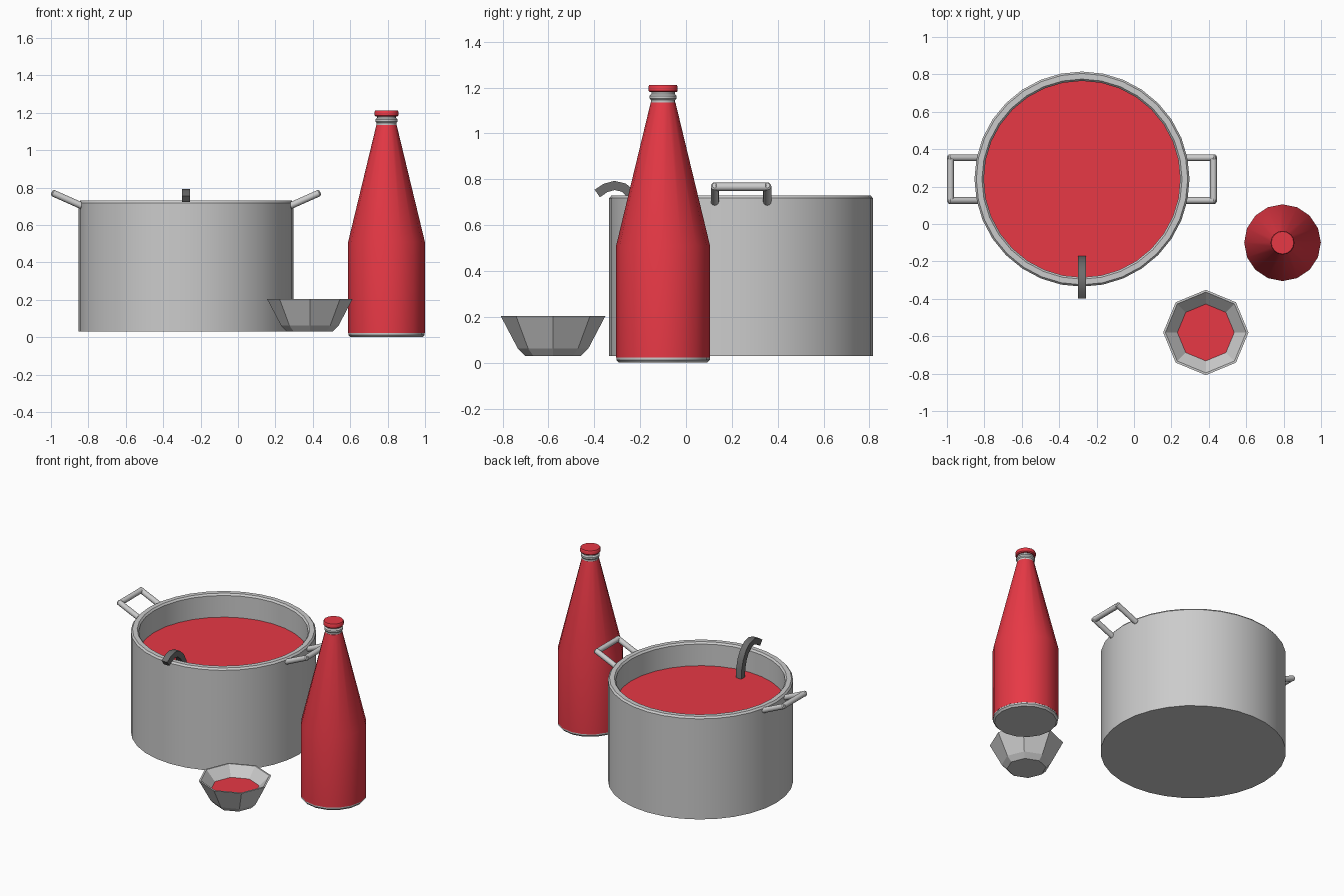
import bpy, bmesh, math
from mathutils import Vector

if "Cube" in bpy.data.objects:
    bpy.data.objects.remove(bpy.data.objects["Cube"])


def material(name, rgb):
    m = bpy.data.materials.new(name)
    m.diffuse_color = (*rgb, 1)
    m.use_nodes = True
    m.node_tree.nodes["Principled BSDF"].inputs["Base Color"].default_value = m.diffuse_color
    return m


RED = material("red", (0.8, 0.04, 0.06))
DARK = material("dark_grey", (0.15, 0.15, 0.15))


def finish(bm, name, mat=None, smooth=True):
    bmesh.ops.recalc_face_normals(bm, faces=bm.faces)
    me = bpy.data.meshes.new(name)
    bm.to_mesh(me)
    bm.free()
    ob = bpy.data.objects.new(name, me)
    bpy.context.collection.objects.link(ob)
    if mat:
        me.materials.append(mat)
    if smooth:
        bpy.ops.object.select_all(action='DESELECT')
        ob.select_set(True)
        bpy.context.view_layer.objects.active = ob
        bpy.ops.object.shade_smooth_by_angle(angle=math.radians(32))
    return ob


def lathe(name, centre, profile, sides, mat=None, smooth=True, cap_start=True, cap_end=True):
    """Turn a (radius, z) profile around a vertical axis."""
    bm = bmesh.new()
    rings = []
    for r, z in profile:
        rings.append([bm.verts.new((centre[0] + r * math.cos(2 * math.pi * i / sides),
                                    centre[1] + r * math.sin(2 * math.pi * i / sides), z))
                      for i in range(sides)])
    for a, b in zip(rings, rings[1:]):
        for i in range(sides):
            j = (i + 1) % sides
            bm.faces.new((a[i], a[j], b[j], b[i]))
    if cap_start:
        bm.faces.new(rings[0])
    if cap_end and len(rings) > 1:
        bm.faces.new(rings[-1])
    return finish(bm, name, mat, smooth)


def rod(name, a, b, radius, sides=12):
    """Round bar with softened ends from a to b."""
    a, b = Vector(a), Vector(b)
    axis = b - a
    half, e = axis.length / 2, radius * 0.35
    ob = lathe(name, (0, 0), [(radius - e, -half), (radius, -half + e),
                              (radius, half - e), (radius - e, half)], sides)
    ob.rotation_mode = 'QUATERNION'
    ob.rotation_quaternion = axis.to_track_quat('Z', 'Y')
    ob.location = (a + b) / 2
    return ob


# Pot with thick walls, and the soup in it
POT = (-0.278, 0.24)
lathe("pot", POT, [(0.575, 0.03), (0.575, 0.718), (0.565, 0.73), (0.535, 0.73),
                   (0.525, 0.718), (0.525, 0.08)], 32)
lathe("soup", POT, [(0.525, 0.57)], 32, RED)

# Two raised side handles
for side, label in ((-1, "left"), (1, "right")):
    def at(x, dy, z):
        return (POT[0] + side * x, POT[1] + dy, z)
    for dy, end in ((-0.114, "front"), (0.114, "back")):
        rod(f"{label}_handle_{end}_leg", at(0.553, dy, 0.7), at(0.717, dy, 0.773), 0.018)
    rod(f"{label}_handle_grip", at(0.703, -0.114, 0.767), at(0.703, 0.114, 0.767), 0.018)

# Ladle handle hooked over the rim and dipping into the soup
path = [Vector((0, y, z)) for y, z in
        ((-0.387, 0.738), (-0.352, 0.762), (-0.312, 0.773), (-0.272, 0.764),
         (-0.236, 0.733), (-0.21, 0.685), (-0.195, 0.63), (-0.19, 0.55))]
bm = bmesh.new()
prev = None
for i, p in enumerate(path):
    t = (path[min(i + 1, len(path) - 1)] - path[max(i - 1, 0)]).normalized()
    n = Vector((0, -t.z, t.y)) * 0.02
    x = Vector((0.021, 0, 0))
    c = Vector((POT[0], 0, 0)) + p
    ring = [bm.verts.new(c + d) for d in (n + x, n - x, -n - x, -n + x)]
    if prev:
        for k in range(4):
            bm.faces.new((prev[k], prev[(k + 1) % 4], ring[(k + 1) % 4], ring[k]))
    else:
        bm.faces.new(ring)
    prev = ring
bm.faces.new(prev)
finish(bm, "ladle_handle", DARK)

# Bottle: grey base, red body, grey ringed neck, red cap
BOTTLE = (0.794, -0.1)
lathe("bottle_base", BOTTLE, [(0.193, 0.0), (0.204, 0.012), (0.204, 0.025)], 16)
lathe("bottle_body", BOTTLE, [(0.205, 0.022), (0.205, 0.51), (0.054, 1.135)], 16, RED)
lathe("bottle_neck", BOTTLE, [(0.053, 1.133), (0.053, 1.146), (0.059, 1.153), (0.059, 1.164),
                              (0.051, 1.172), (0.051, 1.186)], 16)
lathe("bottle_cap", BOTTLE, [(0.058, 1.18), (0.064, 1.186), (0.064, 1.204), (0.06, 1.211)],
      16, RED)

# Small octagonal bowl with sauce
BOWL = (0.384, -0.58)
lathe("bowl", BOWL, [(0.122, 0.03), (0.154, 0.062), (0.228, 0.203), (0.216, 0.203),
                     (0.15, 0.135)], 8, smooth=False)
lathe("bowl_sauce", BOWL, [(0.152, 0.139)], 8, RED, smooth=False)
